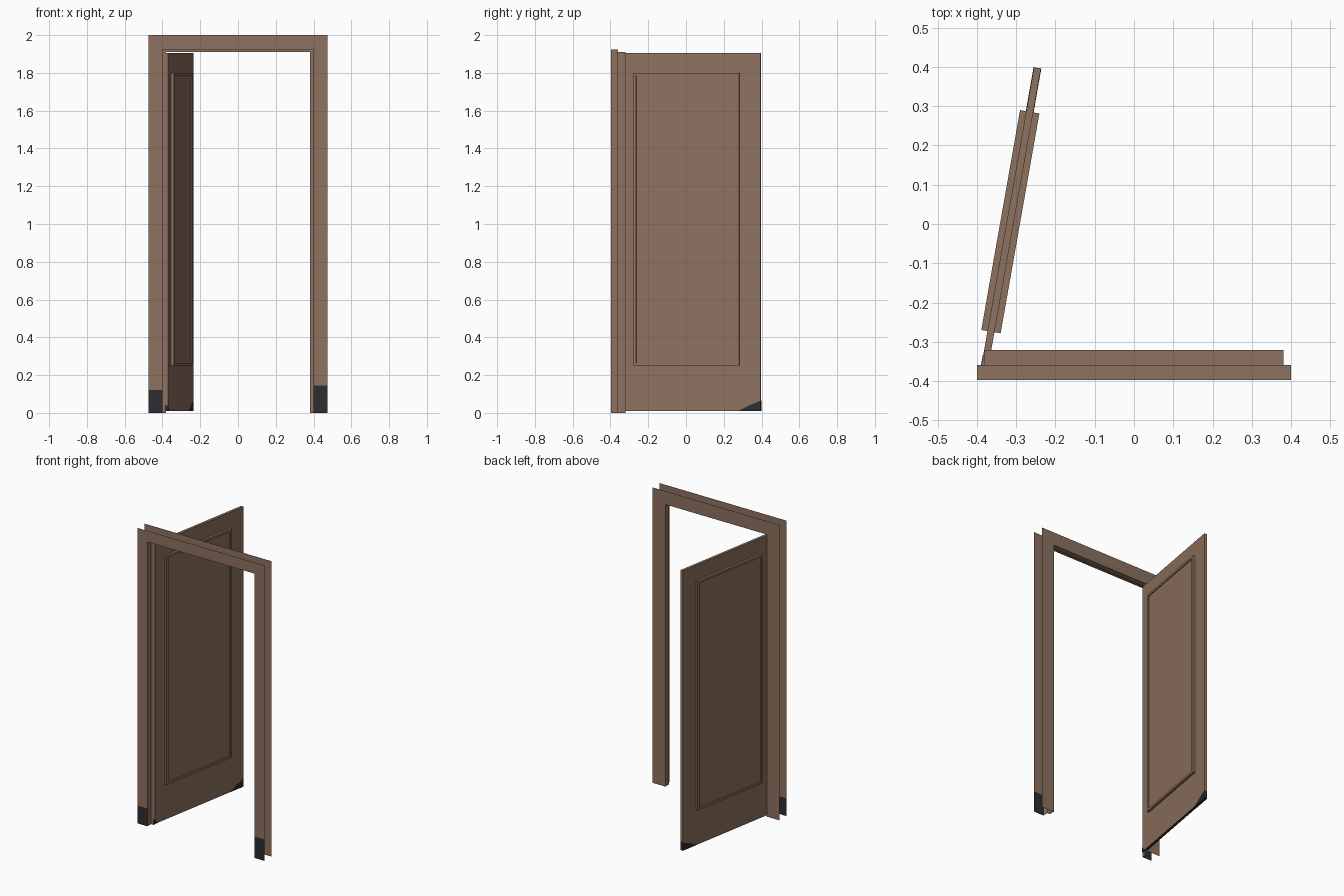
import bpy, bmesh, math
from mathutils import Matrix

if "Cube" in bpy.data.objects:
    bpy.data.objects.remove(bpy.data.objects["Cube"])


def make_mat(name, col):
    m = bpy.data.materials.new(name)
    m.diffuse_color = (*col, 1)
    m.use_nodes = True
    m.node_tree.nodes["Principled BSDF"].inputs["Base Color"].default_value = m.diffuse_color
    return m


WOOD = make_mat("brown wood", (0.27, 0.168, 0.115))
DARK = make_mat("dark scuff", (0.026, 0.026, 0.032))


def finish(name, bm):
    me = bpy.data.meshes.new(name)
    bm.to_mesh(me)
    bm.free()
    me.materials.append(WOOD)
    me.materials.append(DARK)
    ob = bpy.data.objects.new(name, me)
    bpy.context.collection.objects.link(ob)
    return ob


def quad(bm, pts, mat=0):
    f = bm.faces.new([bm.verts.new(p) for p in pts])
    f.material_index = mat


def upright(bm, x0, x1, z0, z1, y, mat=0):
    quad(bm, [(x0, y, z0), (x1, y, z0), (x1, y, z1), (x0, y, z1)], mat)


def box(bm, x, y, z, mat=0):
    r = bmesh.ops.create_cube(bm, size=1)
    for v in r["verts"]:
        v.co = [a[0] + (c + 0.5) * (a[1] - a[0]) for a, c in zip((x, y, z), v.co)]
    for f in {f for v in r["verts"] for f in v.link_faces}:
        f.material_index = mat


YF, YM, YB = -0.397, -0.359, -0.321      # front, rebate, back of the frame
W, H = 0.475, 2.0                        # outer half width and height


def casing(name, y, hw, head, scuffs):
    """Flat architrave sheet with optional dark feet (left, right)."""
    bm = bmesh.new()
    for (x0, x1), s in zip(((-W, -hw), (hw, W)), scuffs):
        if s:
            upright(bm, x0, x1, 0, s, y, 1)
        upright(bm, x0, x1, s, head, y)
    upright(bm, -W, W, head, H, y)
    return finish(name, bm)


casing("front_casing", YF, 0.40, 1.925, (0.12, 0.145))
casing("back_casing", YB, 0.38, 1.91, (0, 0))

# stepped jamb lining between the two casings
bm = bmesh.new()
for hw, head, y0, y1 in ((0.40, 1.925, YF, YM), (0.38, 1.91, YM, YB)):
    for s in (-1, 1):
        quad(bm, [(s * hw, y0, 0), (s * hw, y1, 0), (s * hw, y1, head), (s * hw, y0, head)])
    quad(bm, [(-hw, y0, head), (hw, y0, head), (hw, y1, head), (-hw, y1, head)])
for s in (-1, 1):
    upright(bm, s * 0.38, s * 0.40, 0, 1.925, YM)
upright(bm, -0.38, 0.38, 1.91, 1.925, YM)
finish("jamb_lining", bm)

# door parts share a hinge transform, local x = thickness, local y = width
HINGE = Matrix.Translation((-0.388, -0.358, 0)) @ Matrix.Rotation(math.radians(-10), 4, 'Z')
T, L, Z0, Z1 = 0.018, 0.768, 0.01, 1.905

bm = bmesh.new()
box(bm, (0, T), (0, L), (Z0, Z1))
bm.normal_update()
for f in bm.faces:                       # worn underside
    f.material_index = int(f.normal.z < -0.5)
finish("door_leaf", bm).matrix_world = HINGE

# raised moulding and panel on both faces
a, b, c, d, w, p = 0.087, 0.655, 0.25, 1.80, 0.015, 0.016
bm = bmesh.new()
for x in ((-p, 0), (T, T + p)):
    box(bm, x, (a, a + w), (c, d))
    box(bm, x, (b - w, b), (c, d))
    box(bm, x, (a + w, b - w), (c, c + w))
    box(bm, x, (a + w, b - w), (d - w, d))
finish("door_moulding", bm).matrix_world = HINGE

bm = bmesh.new()
box(bm, (-0.010, T + 0.010), (a + w, b - w), (c + w, d - w))
finish("door_panel", bm).matrix_world = HINGE

# dark scuffed lower corners, wedges slightly proud of the leaf
bm = bmesh.new()
for y0, y1, h in ((L + 0.0005, L - 0.12, 0.055), (-0.0005, 0.025, 0.03)):
    tri = ((y0, Z0), (y1, Z0), ((y0 + y1) / 2, Z0 + h * 0.55), (y0, Z0 + h))
    A, B = ([bm.verts.new((x, y, z)) for y, z in tri] for x in (-0.001, T + 0.001))
    bm.faces.new(A)
    bm.faces.new(B[::-1])
    for i in range(4):
        j = (i + 1) % 4
        bm.faces.new((A[i], B[i], B[j], A[j]))
bmesh.ops.recalc_face_normals(bm, faces=bm.faces)
for f in bm.faces:
    f.material_index = 1
finish("door_corner_scuffs", bm).matrix_world = HINGE
